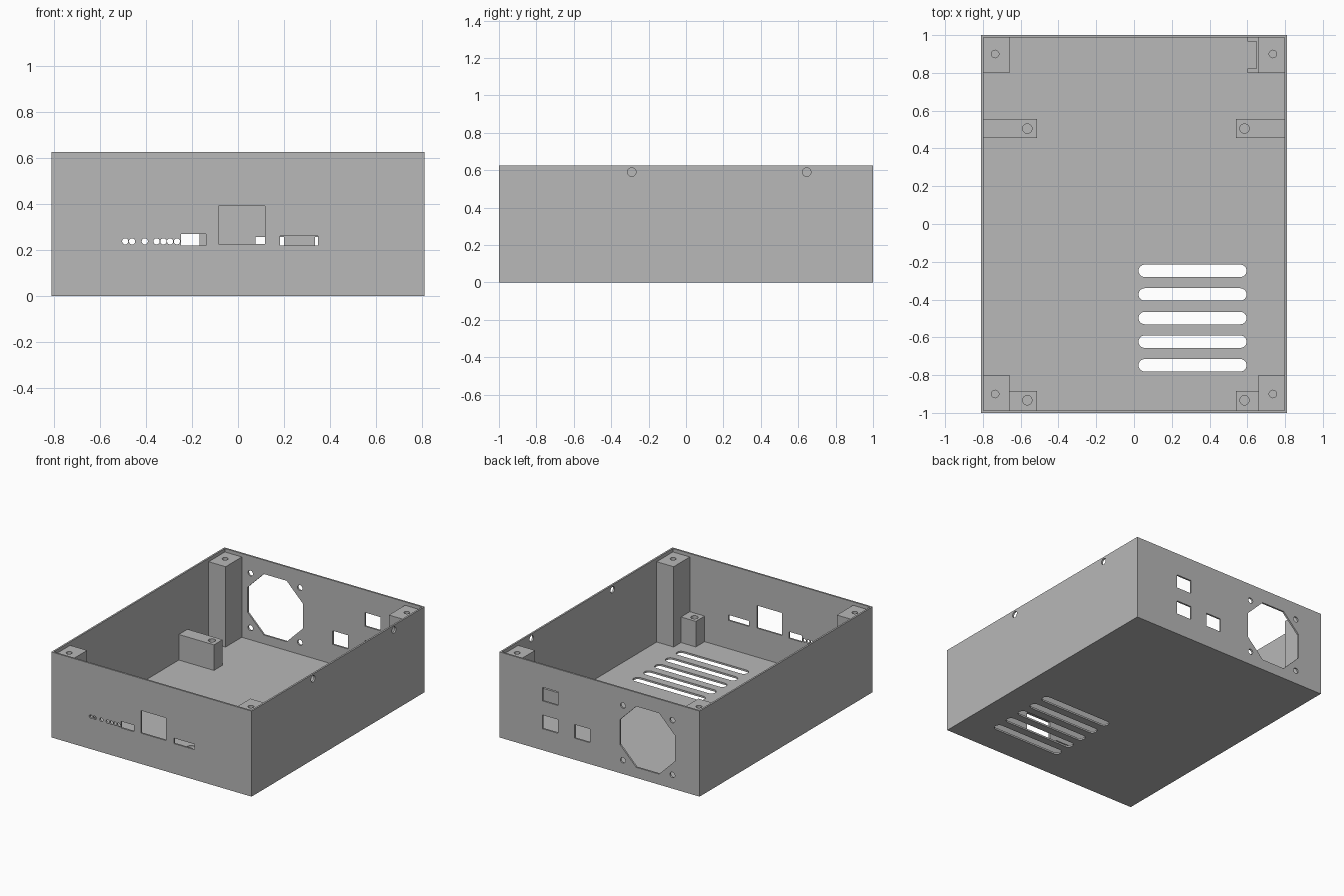
import bpy, bmesh
from math import radians
from mathutils import Matrix, Vector

cube = bpy.data.objects.get("Cube")
if cube:
    bpy.data.objects.remove(cube)

W, D, H, T = 0.81, 1.0, 0.625, 0.013   # half width, half depth, height, wall
IX, IY = W - T, D - T                  # inner half sizes

grey = bpy.data.materials.new("grey_plastic")
grey.use_nodes = True
grey.diffuse_color = (0.48, 0.48, 0.48, 1)
grey.node_tree.nodes["Principled BSDF"].inputs["Base Color"].default_value = (0.48, 0.48, 0.48, 1)


def add_box(bm, x, y, z):
    """Box from (min, max) pairs."""
    size = [b - a for a, b in (x, y, z)]
    mid = Vector([(a + b) / 2 for a, b in (x, y, z)])
    bmesh.ops.create_cube(bm, size=1, matrix=Matrix.Translation(mid) @ Matrix.Diagonal((*size, 1)))


def add_rod(bm, at, r, length, axis="Z", sides=24, turn=0):
    tilt = {"X": Matrix.Rotation(radians(90), 4, "Y"),
            "Y": Matrix.Rotation(radians(90), 4, "X"), "Z": Matrix.Identity(4)}[axis]
    bmesh.ops.create_cone(bm, cap_ends=True, segments=sides, radius1=r, radius2=r, depth=length,
                          matrix=Matrix.Translation(at) @ tilt @ Matrix.Rotation(radians(turn), 4, "Z"))


def add_slot(bm, x0, x1, y, r):
    """Vertical prism with rounded ends, cutting the floor."""
    rim = []
    for cx, start in ((x1, -90), (x0, 90)):
        for i in range(13):
            turn = Matrix.Rotation(radians(start + i * 15), 3, "Z")
            rim.append(bm.verts.new(Vector((cx, y, -0.05)) + turn @ Vector((r, 0, 0))))
    base = bm.faces.new(rim)
    top = bmesh.ops.extrude_face_region(bm, geom=[base])["geom"]
    bmesh.ops.translate(bm, vec=(0, 0, 0.1), verts=[v for v in top if isinstance(v, bmesh.types.BMVert)])


def make(name, bm):
    bmesh.ops.recalc_face_normals(bm, faces=bm.faces)
    mesh = bpy.data.meshes.new(name)
    bm.to_mesh(mesh)
    bm.free()
    mesh.materials.append(grey)
    ob = bpy.data.objects.new(name, mesh)
    bpy.context.collection.objects.link(ob)
    return ob


def cut(ob, bm):
    """Subtract a bmesh from an object and discard the cutter."""
    cutter = make("cutter", bm)
    cutter.hide_render = True
    mod = ob.modifiers.new("cut", "BOOLEAN")
    mod.operation, mod.solver, mod.object = "DIFFERENCE", "EXACT", cutter
    bpy.context.view_layer.objects.active = ob
    bpy.ops.object.modifier_apply(modifier=mod.name)
    bpy.data.objects.remove(cutter)


def drilled_block(name, x, y, top, hole, r, depth):
    bm = bmesh.new()
    add_box(bm, sorted(x), sorted(y), (T, top))
    ob = make(name, bm)
    bm = bmesh.new()
    add_rod(bm, (*hole, top), r, depth * 2)
    cut(ob, bm)


# Open tray
bm = bmesh.new()
add_box(bm, (-W, W), (-D, D), (0, H))
tray = make("case_tray", bm)
bm = bmesh.new()
add_box(bm, (-IX, IX), (-IY, IY), (T, H + 0.1))
cut(tray, bm)

holes = bmesh.new()
front, back = (-D - 0.05, -D + 0.05), (D - 0.05, D + 0.05)
# Front panel openings and indicator holes
for x, z in (((-0.248, -0.14), (0.22, 0.268)), ((-0.085, 0.118), (0.225, 0.39)),
             ((0.183, 0.347), (0.22, 0.26))):
    add_box(holes, x, front, z)
for x in (-0.49, -0.46, -0.405, -0.354, -0.324, -0.295, -0.265):
    add_rod(holes, (x, -D, 0.237), 0.0135, 0.1, "Y", 16)
# Back panel sockets
for x, z in ((0.335, 0.36), (0.335, 0.157), (0.075, 0.157)):
    add_box(holes, (x, x + 0.125), back, (z, z + 0.1))
# Octagonal fan opening with four screw holes
add_rod(holes, (-0.39, D, 0.3), 0.241, 0.1, "Y", 8, 22.5)
for sx in (-1, 1):
    for sz in (-1, 1):
        add_rod(holes, (-0.39 + sx * 0.2, D, 0.3 + sz * 0.2), 0.02, 0.1, "Y")
# Lid screw holes in one side wall
for y in (-0.29, 0.645):
    add_rod(holes, (W, y, 0.59), 0.023, 0.1, "X")
# Floor vents
for i in range(5):
    add_slot(holes, 0.057, 0.563, -0.248 - i * 0.125, 0.033)
cut(tray, holes)

# Corner posts and board standoffs
for side, sx in (("left", 1), ("right", -1)):
    for end, sy in (("front", -1), ("back", 1)):
        drilled_block(f"{end}_{side}_post", (sx * 0.66, sx * IX), (sy * 0.8, sy * IY), 0.6,
                      (sx * 0.735, sy * 0.9), 0.02, 0.15)
    inner, hole = (0.54, 0.585) if sx > 0 else (-0.513, -0.565)
    drilled_block(f"back_{side}_standoff", (inner, sx * IX), (0.455, 0.555), 0.2,
                  (hole, 0.505), 0.025, 0.15)
    drilled_block(f"front_{side}_standoff", (inner, sx * 0.66), (-IY, -0.885), 0.2,
                  (hole, -0.933), 0.025, 0.15)

# Channel bracket beside the back left post
bm = bmesh.new()
add_box(bm, (0.6, 0.66), (0.8, IY), (T, 0.2))
bracket = make("channel_bracket", bm)
bm = bmesh.new()
add_box(bm, (0.55, 0.648), (0.822, 0.967), (-0.1, 0.3))
cut(bracket, bm)
